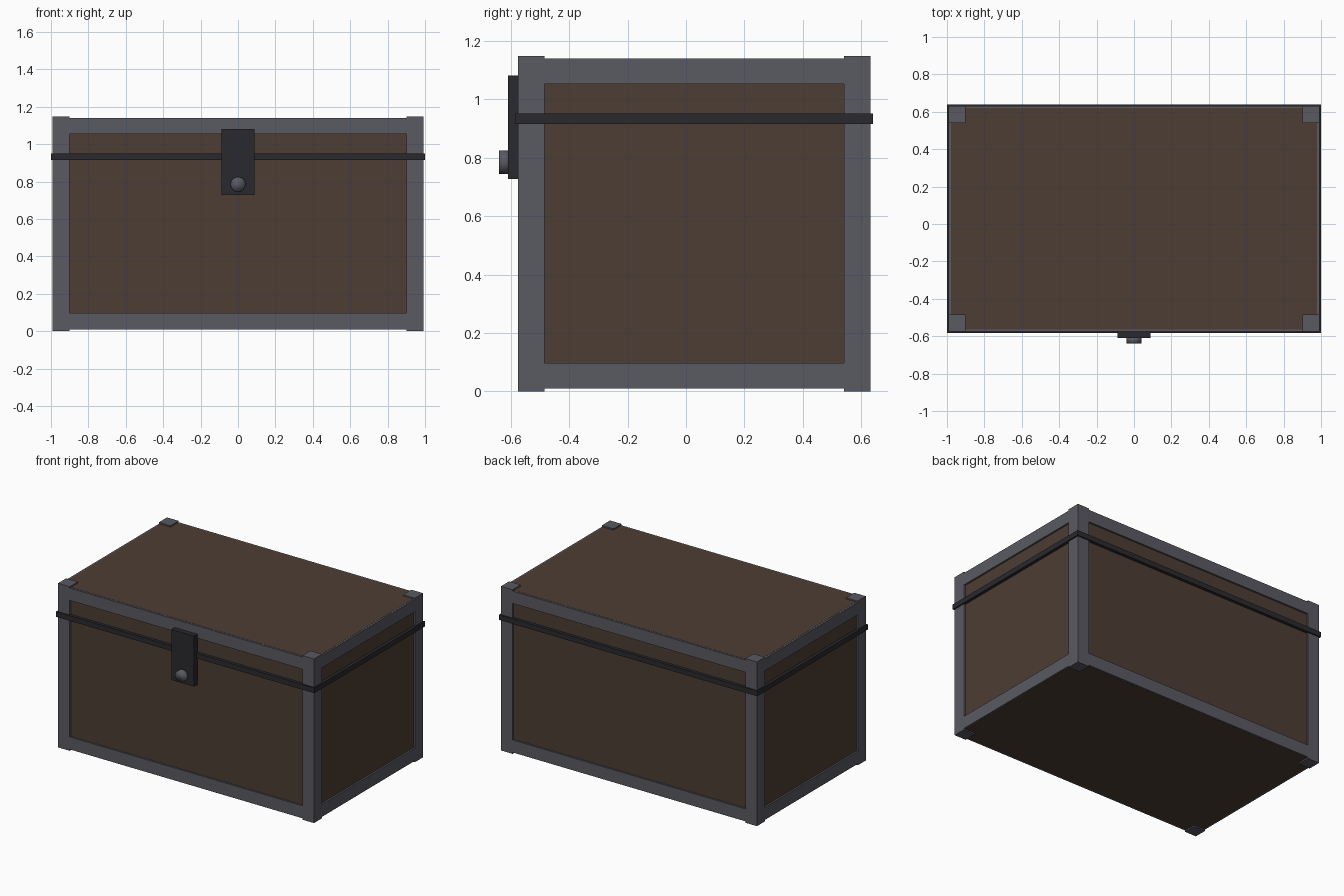
import bpy
from math import radians

if "Cube" in bpy.data.objects:
    bpy.data.objects.remove(bpy.data.objects["Cube"])

YC = 0.028            # chest centre in y (latch sticks out at the front)
HX, HY = 0.991, 0.603  # half size at the metal frame
T = 0.09              # frame thickness
Z0, Z1 = 0.009, 1.14  # wooden body bottom and top
TOP = 1.149           # corner post top


def material(name, rgb):
    m = bpy.data.materials.new(name)
    m.diffuse_color = (*rgb, 1)
    m.use_nodes = True
    m.node_tree.nodes["Principled BSDF"].inputs["Base Color"].default_value = m.diffuse_color
    return m


wood = material("wood", (0.074, 0.047, 0.033))
iron = material("iron", (0.100, 0.100, 0.122))
dark = material("dark_iron", (0.023, 0.023, 0.028))


def box(name, lo, hi, mat):
    bpy.ops.mesh.primitive_cube_add(size=1, location=[(a + b) / 2 for a, b in zip(lo, hi)])
    ob = bpy.context.object
    ob.name = name
    ob.scale = [b - a for a, b in zip(lo, hi)]
    bpy.ops.object.transform_apply(location=False, rotation=False, scale=True)
    ob.data.materials.append(mat)
    return ob


# Wooden body, slightly recessed behind the frame
r = 0.012
box("chest_body", (-HX + r, YC - HY + r, Z0), (HX - r, YC + HY - r, Z1), wood)

# Corner posts
for sx in (-1, 1):
    for sy in (-1, 1):
        cx, cy = sx * (HX - T / 2), YC + sy * (HY - T / 2)
        box("corner_post", (cx - T / 2, cy - T / 2, 0), (cx + T / 2, cy + T / 2, TOP), iron)

# Horizontal rails, a hair inside the wood at top and bottom
e = 0.001
for level, za, zb in (("bottom", Z0 + e, 0.097), ("top", 1.053, Z1 - e)):
    for s in (-1, 1):
        cy = YC + s * (HY - T / 2)
        box(level + "_long_rail", (-HX + T, cy - T / 2, za), (HX - T, cy + T / 2, zb), iron)
        cx = s * (HX - T / 2)
        box(level + "_side_rail", (cx - T / 2, YC - HY + T, za), (cx + T / 2, YC + HY - T, zb), iron)

# Band along the lid seam
box("lid_band", (-1, YC - 0.612, 0.915), (1, YC + 0.612, 0.951), dark)

# Latch plate and knob
box("latch_plate", (-0.088, -0.61, 0.727), (0.088, -0.573, 1.081), dark)
bpy.ops.mesh.primitive_cylinder_add(vertices=16, radius=0.04, depth=0.04,
                                    location=(0, -0.62, 0.785), rotation=(radians(90), 0, 0))
knob = bpy.context.object
knob.name = "latch_knob"
knob.data.materials.append(iron)
bpy.ops.object.shade_smooth()
